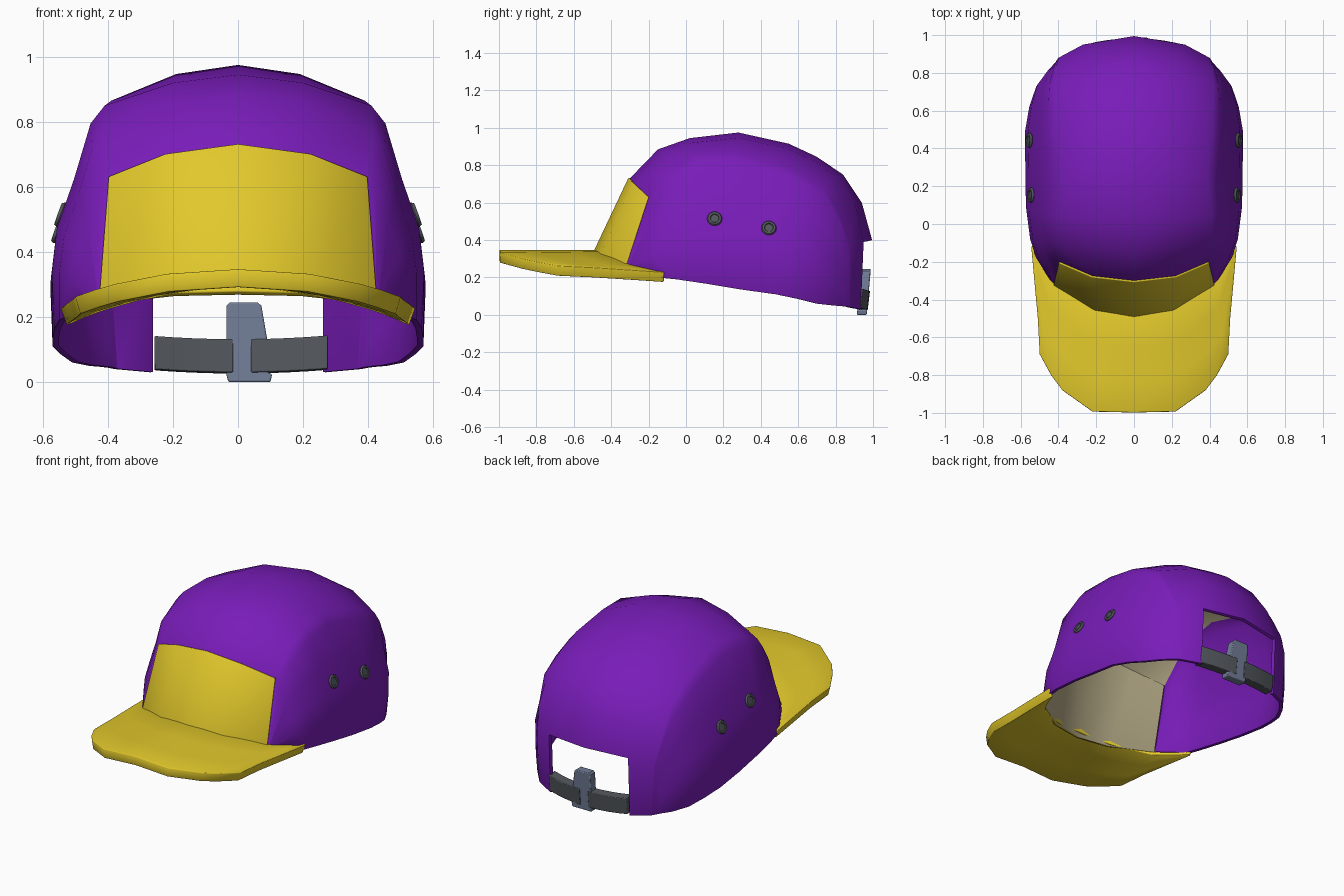
import bpy, bmesh, math
from mathutils import Vector
from mathutils.bvhtree import BVHTree

if "Cube" in bpy.data.objects:
    bpy.data.objects.remove(bpy.data.objects["Cube"])


def material(name, color):
    m = bpy.data.materials.new(name)
    m.diffuse_color = (*color, 1)
    m.use_nodes = True
    m.node_tree.nodes["Principled BSDF"].inputs["Base Color"].default_value = m.diffuse_color
    return m


PURPLE = material("purple_cloth", (0.19, 0.012, 0.485))
YELLOW = material("yellow_cloth", (0.76, 0.58, 0.024))
BEIGE = material("beige_lining", (0.44, 0.385, 0.23))
STRAP = material("dark_grey_strap", (0.085, 0.095, 0.108))
SLATE = material("slate_buckle", (0.165, 0.205, 0.305))


def make(name, verts, faces, mats, mirror=False, solid=0, offset=-1, inner=0, bevel=0, angle=40, index=None):
    """Mesh object with optional mirror, thickness, rounded edges, smoothing."""
    me = bpy.data.meshes.new(name)
    me.from_pydata([tuple(v) for v in verts], [], faces)
    bm = bmesh.new()
    bm.from_mesh(me)
    bm.faces.ensure_lookup_table()
    for k, slot in enumerate(index or []):
        bm.faces[k].material_index = slot
    bmesh.ops.delete(bm, geom=[v for v in bm.verts if not v.link_faces], context='VERTS')
    if not solid:
        bmesh.ops.recalc_face_normals(bm, faces=bm.faces)
    for m in mats:
        me.materials.append(m)
    bm.to_mesh(me)
    bm.free()
    ob = bpy.data.objects.new(name, me)
    bpy.context.collection.objects.link(ob)
    bpy.ops.object.select_all(action='DESELECT')
    ob.select_set(True)
    bpy.context.view_layer.objects.active = ob
    if mirror:
        md = ob.modifiers.new("mirror", 'MIRROR')
        md.use_clip = True
        md.merge_threshold = 0.001
    if solid:
        md = ob.modifiers.new("thickness", 'SOLIDIFY')
        md.thickness, md.offset, md.material_offset = solid, offset, inner
    if bevel:
        md = ob.modifiers.new("round", 'BEVEL')
        md.width, md.segments, md.limit_method = bevel, 2, 'ANGLE'
        md.angle_limit = math.radians(50)
    bpy.ops.object.shade_smooth_by_angle(angle=math.radians(angle))
    return ob


def grid_faces(rows, cols):
    return {(i, j): (i * cols + j, i * cols + j + 1, (i + 1) * cols + j + 1, (i + 1) * cols + j)
            for i in range(rows - 1) for j in range(cols - 1)}


# Crown stations, front to back: centre (y, z), mid, panel edge, rim (x, y, z), side bulge
stations = [
    ((-.515, .275), (.20, -.475, .27), (.425, -.325, .245), (.435, -.31, .24), 1),
    ((-.30, .73), (.22, -.275, .70), (.395, -.20, .63), (.53, -.15, .20), .9),
    ((-.15, .885), (.20, -.12, .86), (.415, -.10, .765), (.55, -.05, .19), .95),
    ((.02, .945), (.20, .03, .92), (.41, .05, .85), (.565, .12, .165), 1),
    ((.28, .975), (.19, .28, .947), (.39, .25, .865), (.57, .30, .135), 1),
    ((.55, .915), (.20, .54, .89), (.41, .48, .81), (.57, .48, .11), 1),
    ((.70, .845), (.20, .68, .825), (.415, .61, .755), (.545, .60, .085), 1),
    ((.84, .75), (.22, .805, .74), (.42, .73, .685), (.51, .70, .06), .85),
    ((.94, .60), (.24, .905, .59), (.415, .825, .52), (.46, .79, .05), .4),
    ((.995, .40), (.27, .95, .39), (.40, .88, .37), (.425, .83, .047), .12),
    ((.97, .03), (.27, .935, .03), (.38, .88, .04), (.40, .86, .044), .1),
]
BULGE = [(.08, .045), (.33, .063), (.55, .09), (.75, .067)]

crown_verts = []
for (cy, cz), mid, edge, rim, puff in stations:
    e, r = Vector(edge), Vector(rim)
    out = Vector((r.x, (r.y - .3) * .8, 0)).normalized()
    crown_verts += [Vector((0, cy, cz)), Vector(mid), e]
    crown_verts += [e.lerp(r, f) + out * b * puff * (r - e).length for f, b in BULGE] + [r]
COLS = 3 + len(BULGE) + 1
ROWS = len(stations)
cells = grid_faces(ROWS, COLS)

# Purple crown without front panel and strap opening; centre strip has a beige inside
kept = [(i, j) for i, j in cells
        if not (i == 0 and j < 2) and not (i == ROWS - 2 and j == 0)]
make("crown", crown_verts, [cells[c] for c in kept], [PURPLE, PURPLE, PURPLE, BEIGE],
     mirror=True, solid=.02, bevel=.005, inner=1,
     index=[2 if j < 2 and i < ROWS - 2 else 0 for i, j in kept])

# Yellow front panel with beige lining
make("front_panel", crown_verts, [cells[0, 0], cells[0, 1]], [YELLOW, BEIGE], mirror=True,
     solid=.028, offset=-.4, inner=1, bevel=.005)

# Curved brim: strips between the outer outline and the crown seam
outer = [(0, -.998), (.22, -.993), (.38, -.88), (.44, -.80), (.50, -.69), (.51, -.50), (.525, -.34), (.545, -.12)]
inner = [(0, -.475), (.12, -.47), (.21, -.44), (.32, -.385), (.42, -.315), (.46, -.26), (.50, -.19), (.535, -.115)]
brim_verts = []
for k in range(4):
    for a, b in zip(outer, inner):
        x, y = Vector(a).lerp(Vector(b), k / 3)
        brim_verts.append((x, y, .347 - .3 * x * x - .065 * x * (y + .99)))
make("brim", brim_verts, list(grid_faces(4, len(outer)).values()), [YELLOW],
     mirror=True, solid=.055, bevel=.014)


# Eyelets set on the side panels, aligned to the surface
tree = BVHTree.FromPolygons(crown_verts, list(cells.values()))


def eyelet(name, side, y, z):
    p, n, _, _ = tree.ray_cast(Vector((2, y, z)), Vector((-1, 0, 0)))
    if n.x < 0:
        n = -n
    p, n = Vector((p.x * side, p.y, p.z)), Vector((n.x * side, n.y, n.z))
    bpy.ops.mesh.primitive_torus_add(major_radius=.03, minor_radius=.011, major_segments=14, minor_segments=6)
    bpy.context.object.name = name + "_ring"
    parts = [bpy.context.object]
    bpy.ops.mesh.primitive_cylinder_add(vertices=14, radius=.028, depth=.009)
    bpy.context.object.name = name + "_centre"
    parts.append(bpy.context.object)
    for ob in parts:
        ob.data.materials.append(STRAP)
        ob.rotation_euler = n.to_track_quat('Z', 'Y').to_euler()
        ob.location = p + n * .004
        bpy.context.view_layer.objects.active = ob
        bpy.ops.object.select_all(action='DESELECT')
        ob.select_set(True)
        bpy.ops.object.shade_smooth_by_angle(angle=math.radians(40))


for side, label in ((1, "right"), (-1, "left")):
    eyelet(label + "_front_eyelet", side, .153, .513)
    eyelet(label + "_back_eyelet", side, .443, .463)


# Strap bands curving across the back opening
def band(name, x0, x1):
    verts, n = [], 5
    for k in range(n):
        x = x0 + (x1 - x0) * k / (n - 1)
        y = .972 - .5 * x * x
        z = .03 + .15 * x * x
        verts += [(x, y - .06, z), (x, y, z - .004), (x, y + .012, z + .098), (x, y - .048, z + .102)]
    faces = [(k * 4 + a, k * 4 + (a + 1) % 4, k * 4 + 4 + (a + 1) % 4, k * 4 + 4 + a)
             for k in range(n - 1) for a in range(4)]
    faces += [(0, 1, 2, 3), tuple(n * 4 - 4 + a for a in range(4))]
    make(name, verts, faces, [STRAP], bevel=.004, angle=30)


band("left_strap", -.257, -.015)
band("right_strap", .04, .276)

# Buckle plate leaning with the back of the cap
outline = [(-.035, .235), (-.025, .245), (.06, .245), (.072, .235), (.09, .13), (.09, .03),
           (.105, .025), (.10, .0), (-.03, .0), (-.035, .02)]
n = len(outline)
buckle = [(x, .914 + .08 * z + d * (1 + .2 * z), z) for d in (0, .052) for x, z in outline]
sides = [(k, (k + 1) % n, n + (k + 1) % n, n + k) for k in range(n)]
make("buckle", buckle, sides + [tuple(range(n)), tuple(range(n, 2 * n))], [SLATE], bevel=.005, angle=30)
